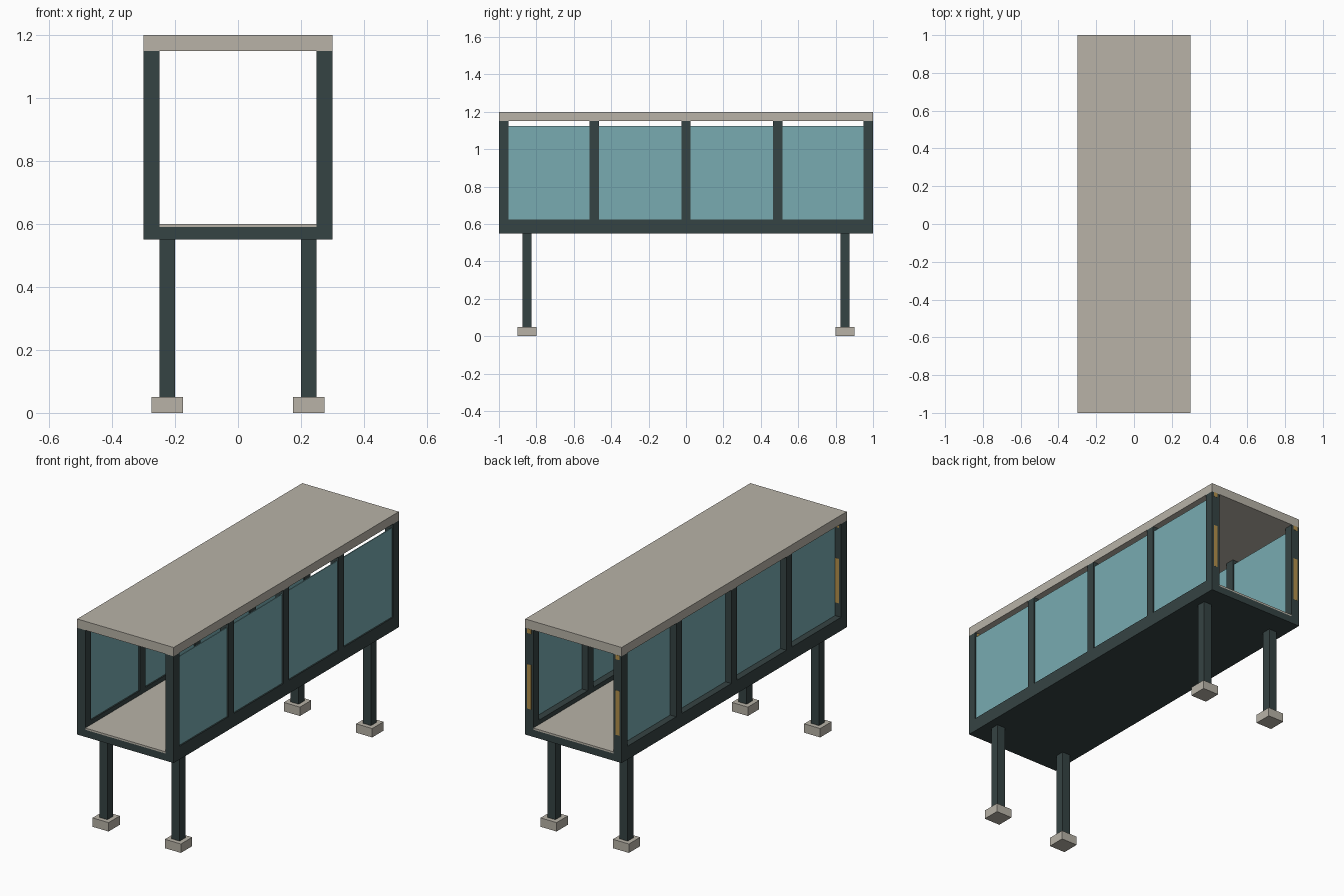
import bpy
import bmesh
from mathutils import Matrix, Vector

if "Cube" in bpy.data.objects:
    bpy.data.objects.remove(bpy.data.objects["Cube"])


def material(name, rgb):
    m = bpy.data.materials.new(name)
    m.diffuse_color = (*rgb, 1)
    m.use_nodes = True
    m.node_tree.nodes["Principled BSDF"].inputs["Base Color"].default_value = m.diffuse_color
    return m


CONCRETE = material("warm concrete", (0.48, 0.45, 0.39))
STEEL = material("dark steel", (0.036, 0.056, 0.056))
GLASS = material("teal glass", (0.19, 0.41, 0.44))
OCHRE = material("ochre", (0.45, 0.28, 0.07))


def box(name, mat, x, y, z):
    """Box from (min, max) ranges along each axis."""
    lo, hi = Vector((x[0], y[0], z[0])), Vector((x[1], y[1], z[1]))
    bm = bmesh.new()
    bmesh.ops.create_cube(bm, size=1, matrix=Matrix.Translation((lo + hi) / 2)
                          @ Matrix.Diagonal((*(hi - lo), 1)))
    mesh = bpy.data.meshes.new(name)
    bm.to_mesh(mesh)
    bm.free()
    mesh.materials.append(mat)
    ob = bpy.data.objects.new(name, mesh)
    bpy.context.collection.objects.link(ob)
    return ob


def around(c, half):
    return (c - half, c + half)


# Roof slab, base deck and floor
box("roof", CONCRETE, (-0.3, 0.3), (-1, 1), (1.15, 1.2))
box("base_deck", STEEL, (-0.3, 0.3), (-1, 1), (0.55, 0.59))
box("floor", CONCRETE, (-0.25, 0.25), (-1, 1), (0.59, 0.6))

POSTS = [-0.975, -0.49, 0, 0.49, 0.975]
for side, s in (("left", -1), ("right", 1)):
    wall = around(s * 0.275, 0.025)
    # Side rail and wall posts
    box(side + "_rail", STEEL, wall, (-0.95, 0.95), (0.59, 0.625))
    for i, y in enumerate(POSTS):
        box(f"{side}_post_{i + 1}", STEEL, wall, around(y, 0.025), (0.59, 1.15))
    # Window panes: outer track on the right, inner track on the left
    gx = 0.29 if s > 0 else -0.26
    for i in range(4):
        box(f"{side}_window_{i + 1}", GLASS, around(gx, 0.0025),
            (POSTS[i] + 0.025, POSTS[i + 1] - 0.025), (0.625, 1.125))
    # Ochre strips on the rear-facing side of the end posts
    for end, y in (("front", -0.95), ("back", 1.0)):
        for part, z in (("strip", (0.70, 0.95)), ("cap", (1.125, 1.15))):
            box(f"{side}_{end}_{part}", OCHRE, around(s * 0.275, 0.0125),
                (y - 0.001, y + 0.001), z)
    # Legs and footings
    for end, y in (("front", -0.85), ("back", 0.85)):
        box(f"{side}_{end}_leg", STEEL, around(s * 0.225, 0.025),
            around(y, 0.025), (0.05, 0.55))
        box(f"{side}_{end}_footing", CONCRETE, around(s * 0.225, 0.05),
            around(y, 0.05), (0, 0.05))
